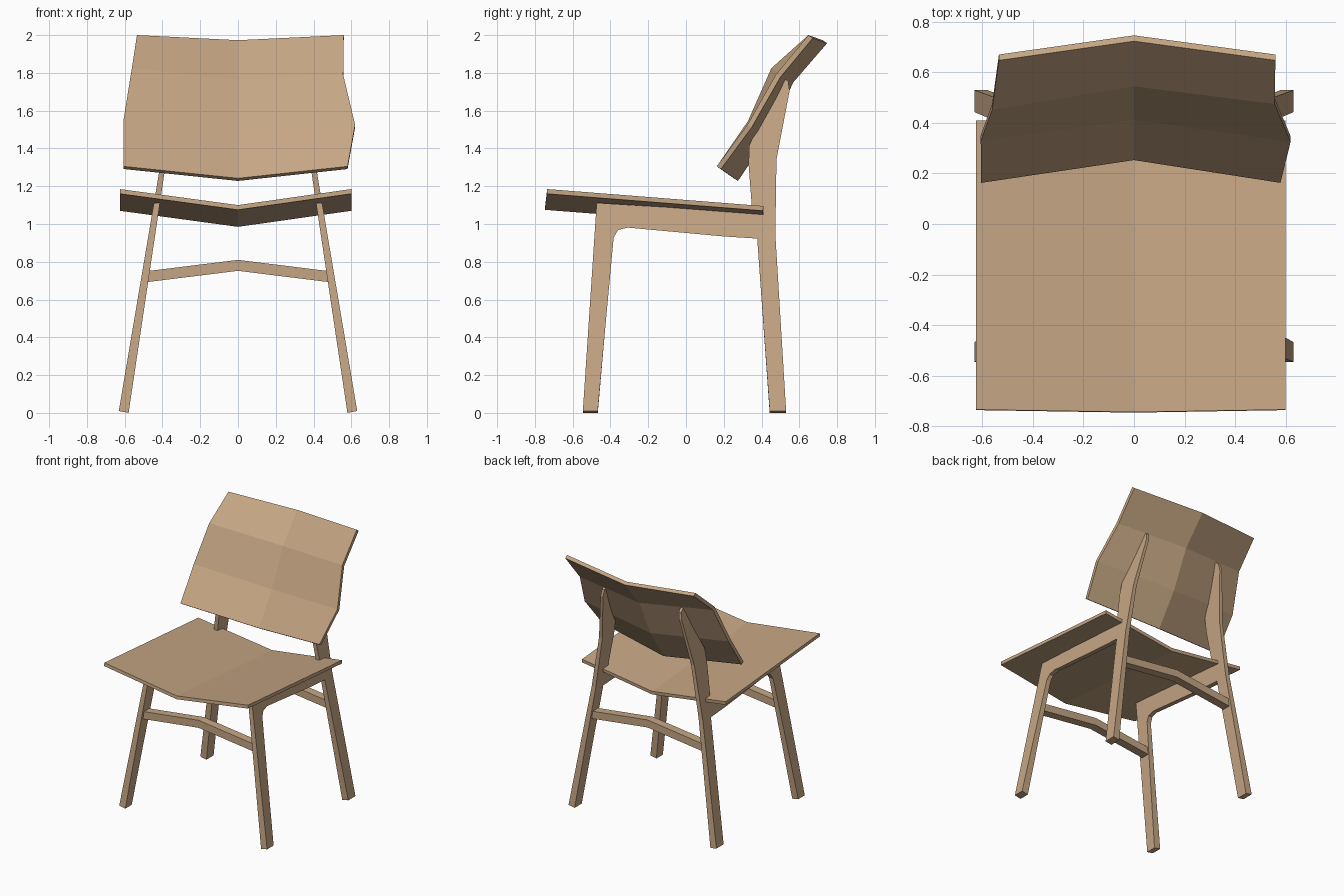
import bpy, bmesh

if "Cube" in bpy.data.objects:
    bpy.data.objects.remove(bpy.data.objects["Cube"])

wood = bpy.data.materials.new("light wood")
wood.diffuse_color = (0.56, 0.38, 0.23, 1)
wood.use_nodes = True
wood.node_tree.nodes["Principled BSDF"].inputs["Base Color"].default_value = wood.diffuse_color


def finish(name, bm):
    bmesh.ops.recalc_face_normals(bm, faces=bm.faces)
    me = bpy.data.meshes.new(name)
    bm.to_mesh(me)
    bm.free()
    me.materials.append(wood)
    ob = bpy.data.objects.new(name, me)
    bpy.context.collection.objects.link(ob)
    return ob


def slab(name, rows, offset):
    """Grid of points (rows of equal length) thickened along an offset vector per row."""
    bm = bmesh.new()
    top = [[bm.verts.new(p) for p in r] for r in rows]
    low = [[bm.verts.new([a + b for a, b in zip(p, o)]) for p in r]
           for r, o in zip(rows, offset)]
    n, m = len(rows), len(rows[0])
    for i in range(n - 1):
        for j in range(m - 1):
            for g in (top, low):
                bm.faces.new((g[i][j], g[i][j + 1], g[i + 1][j + 1], g[i + 1][j]))
    # rim around the sheet
    rim = [(0, j) for j in range(m)] + [(i, m - 1) for i in range(1, n)]
    rim += [(n - 1, j) for j in range(m - 2, -1, -1)] + [(i, 0) for i in range(n - 2, 0, -1)]
    for (a, b), (c, d) in zip(rim, rim[1:] + rim[:1]):
        bm.faces.new((top[a][b], top[c][d], low[c][d], low[a][b]))
    return finish(name, bm)


# Side frames: one profile (y, z) with front leg, seat rail and rear post, leaning inward
profile = [(-0.546, 0.005), (-0.467, 0.005), (-0.425, 0.478), (-0.383, 0.928),
           (-0.36, 0.968), (-0.309, 0.981), (0.203, 0.934), (0.377, 0.923),
           (0.443, 0.005), (0.53, 0.005), (0.473, 0.944), (0.479, 1.342),
           (0.548, 1.703), (0.541, 1.756), (0.512, 1.777), (0.385, 1.515),
           (0.335, 1.42), (0.331, 1.32), (0.351, 1.06), (-0.473, 1.112)]


def frame_x(z, outer):
    return 0.632 - 0.168 * z if outer else 0.580 - 0.150 * z


for side, label in ((-1, "left"), (1, "right")):
    bm = bmesh.new()
    loops = []
    for outer in (True, False):
        loops.append([bm.verts.new((side * frame_x(z, outer), y,
                                    z + (0.005 if outer else -0.005) * (z < 0.01)))
                      for y, z in profile])
    bm.faces.new(loops[0])
    bm.faces.new(loops[1][::-1])
    n = len(profile)
    for i in range(n):
        k = (i + 1) % n
        bm.faces.new((loops[0][i], loops[0][k], loops[1][k], loops[1][i]))
    finish(label + "_side_frame", bm)

# Seat: shallow V sheet sloping down to the back
slab("seat",
     [[(-0.626, -0.735, 1.185), (0, -0.745, 1.10), (0.60, -0.735, 1.185)],
      [(-0.626, 0.41, 1.095), (0, 0.415, 1.01), (0.60, 0.41, 1.095)]],
     [(0, -0.002, -0.025)] * 2)

# Backrest: curved sheet, folded along the middle
slab("backrest",
     [[(-0.605, 0.163, 1.305), (0, 0.253, 1.242), (0.58, 0.163, 1.305)],
      [(-0.607, 0.328, 1.545), (0, 0.413, 1.48), (0.62, 0.325, 1.525)],
      [(-0.562, 0.452, 1.825), (0, 0.545, 1.765), (0.557, 0.475, 1.79)],
      [(-0.535, 0.648, 2.0), (0, 0.724, 1.973), (0.56, 0.648, 2.0)]],
     [(0, 0.022, -0.014), (0, 0.023, -0.013), (0, 0.023, -0.015), (0, 0.023, -0.016)])

# Stretchers: raised in the middle, between front legs and between rear legs
for name, y in (("front_stretcher", -0.478), ("rear_stretcher", 0.405)):
    slab(name,
         [[(-0.485, yy, 0.75), (0, yy, 0.81), (0.485, yy, 0.75)] for yy in (y, y + 0.065)],
         [(0, 0, -0.058)] * 2)
